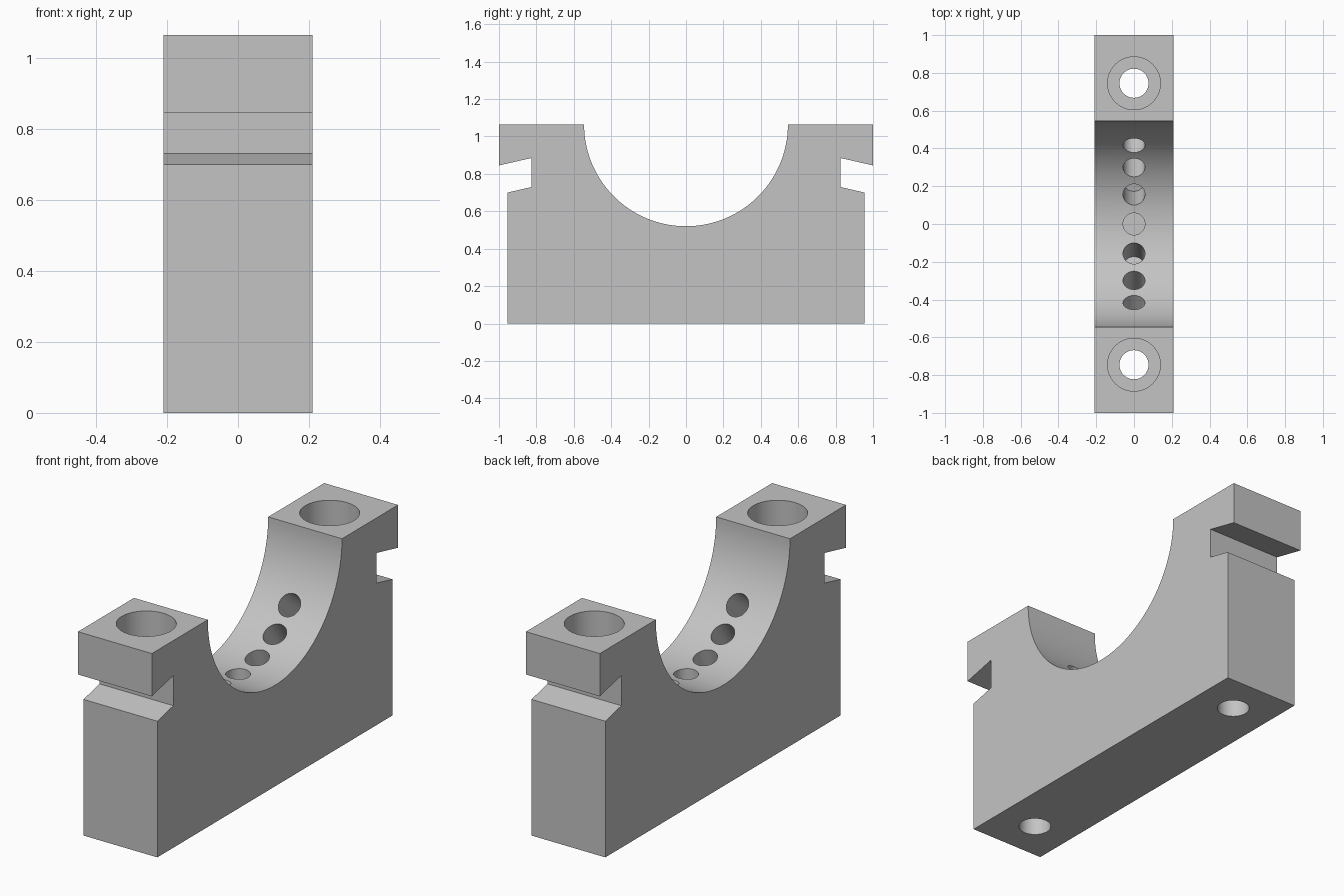
import bpy, bmesh
from math import sin, cos, pi, radians
from mathutils import Vector

cube = bpy.data.objects.get("Cube")
if cube:
    bpy.data.objects.remove(cube, do_unlink=True)

WIDTH, HEIGHT, BORE = 0.42, 1.065, 0.545

grey = bpy.data.materials.new("plain grey")
grey.use_nodes = True
colour = (0.55, 0.55, 0.55, 1)
grey.diffuse_color = colour
grey.node_tree.nodes["Principled BSDF"].inputs["Base Color"].default_value = colour


def add_object(name, bm):
    mesh = bpy.data.meshes.new(name)
    bmesh.ops.recalc_face_normals(bm, faces=bm.faces)
    bm.to_mesh(mesh)
    bm.free()
    obj = bpy.data.objects.new(name, mesh)
    bpy.context.collection.objects.link(obj)
    mesh.materials.append(grey)
    return obj


def drill(body, start, end, radius):
    """Cut a flat-bottomed round hole from start to end."""
    start, end = Vector(start), Vector(end)
    axis = end - start
    bm = bmesh.new()
    bmesh.ops.create_cone(bm, cap_ends=True, segments=48, radius1=radius,
                          radius2=radius, depth=axis.length)
    turn = axis.to_track_quat('Z', 'Y').to_matrix().to_4x4()
    bmesh.ops.transform(bm, matrix=turn, verts=bm.verts)
    bmesh.ops.translate(bm, vec=(start + end) / 2, verts=bm.verts)
    cutter = add_object("hole_cutter", bm)
    cutter.hide_render = True
    mod = body.modifiers.new("hole", 'BOOLEAN')
    mod.operation = 'DIFFERENCE'
    mod.solver = 'EXACT'
    mod.object = cutter
    bpy.ops.object.modifier_apply(modifier=mod.name)
    bpy.data.objects.remove(cutter, do_unlink=True)


# Half outline: foot, slanted clamp notch, overhanging top
side = [(0.955, 0), (0.955, 0.70), (0.825, 0.73),
        (0.825, 0.885), (1.0, 0.845), (1.0, HEIGHT)]
# Half-round saddle from +y to -y
steps = 80
saddle = [(BORE * cos(pi * i / steps), HEIGHT - BORE * sin(pi * i / steps))
          for i in range(steps + 1)]
outline = side + saddle + [(-y, z) for y, z in reversed(side)]

# Saddle block, extruded across its width
bm = bmesh.new()
face = bm.faces.new([bm.verts.new((-WIDTH / 2, y, z)) for y, z in outline])
extruded = bmesh.ops.extrude_face_region(bm, geom=[face])
moved = [v for v in extruded["geom"] if isinstance(v, bmesh.types.BMVert)]
bmesh.ops.translate(bm, vec=(WIDTH, 0, 0), verts=moved)
block = add_object("saddle_block", bm)
bpy.context.view_layer.objects.active = block
block.select_set(True)

# Counterbored bolt holes
for y in (-0.745, 0.745):
    drill(block, (0, y, HEIGHT + 0.1), (0, y, HEIGHT - 0.14), 0.14)
    drill(block, (0, y, HEIGHT + 0.1), (0, y, -0.1), 0.077)

# Fan of blind radial holes in the saddle
for i in range(-3, 4):
    a = radians(16.7 * i)
    near, far = BORE - 0.15, BORE + 0.25
    drill(block, (0, near * sin(a), HEIGHT - near * cos(a)),
          (0, far * sin(a), HEIGHT - far * cos(a)), 0.058)

bpy.ops.object.shade_smooth_by_angle(angle=radians(25))
